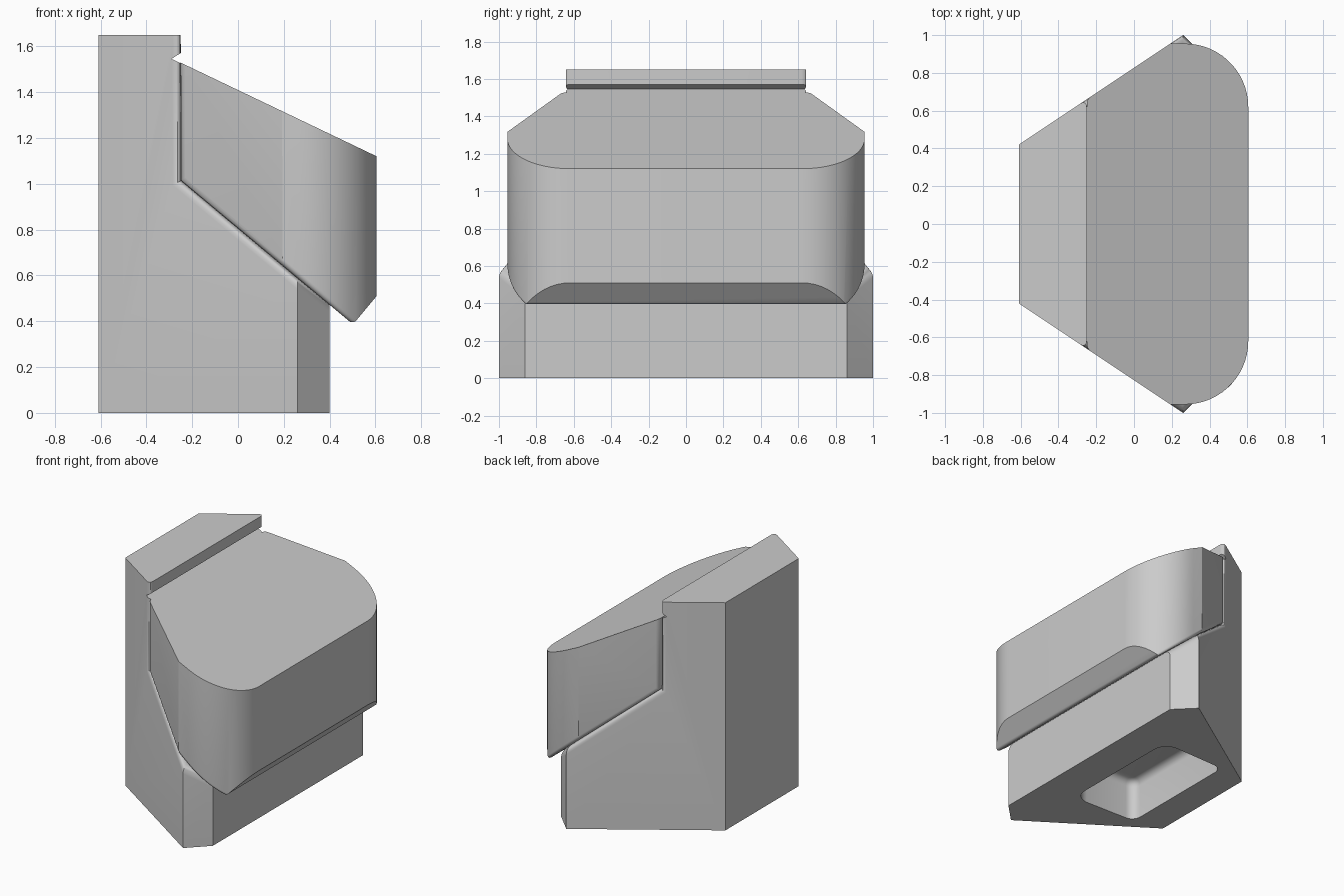
import bpy, bmesh, math
from mathutils import Vector

if "Cube" in bpy.data.objects:
    bpy.data.objects.remove(bpy.data.objects["Cube"])

grey = bpy.data.materials.new("plain_grey")
grey.diffuse_color = (0.6, 0.6, 0.6, 1)
grey.use_nodes = True
grey.node_tree.nodes["Principled BSDF"].inputs["Base Color"].default_value = grey.diffuse_color

SEAM = Vector((-0.25, 0, 1.015))            # inner corner of the seam between the parts
SLOPE = Vector((0.836, 0, 1)).normalized()  # normal of the sloping seam


def half_width(x):
    """Half depth of the flared footprint."""
    return 0.42 + 0.667 * (x + 0.61) if x <= 0.26 else 1.0 - (x - 0.26)


def seam_z(x):
    return SEAM.z - 0.836 * (x - SEAM.x)


def make_object(name, bm):
    bmesh.ops.recalc_face_normals(bm, faces=bm.faces)
    mesh = bpy.data.meshes.new(name)
    bm.to_mesh(mesh)
    bm.free()
    mesh.materials.append(grey)
    ob = bpy.data.objects.new(name, mesh)
    bpy.context.collection.objects.link(ob)
    return ob


def prism(outline, vec):
    """Extrude a closed outline of 3D points along a vector."""
    bm = bmesh.new()
    face = bm.faces.new([bm.verts.new(p) for p in outline])
    res = bmesh.ops.extrude_face_region(bm, geom=[face], use_keep_orig=True)
    bmesh.ops.translate(bm, vec=vec,
                        verts=[v for v in res["geom"] if isinstance(v, bmesh.types.BMVert)])
    bmesh.ops.recalc_face_normals(bm, faces=bm.faces)
    return bm


def on_slope(p):
    return abs((p - SEAM).dot(SLOPE)) < 1e-3


def activate(ob):
    bpy.ops.object.select_all(action='DESELECT')
    ob.select_set(True)
    bpy.context.view_layer.objects.active = ob


def cut(ob, cutter):
    mod = ob.modifiers.new("cut", 'BOOLEAN')
    mod.operation, mod.solver, mod.object = 'DIFFERENCE', 'EXACT', cutter
    activate(ob)
    bpy.ops.object.modifier_apply(modifier=mod.name)
    cutter.hide_render = True
    cutter.hide_viewport = True


# Base: stepped side profile widened to the flared footprint
profile = [(-0.61, 0), (0.26, 0), (0.40, 0), (0.40, seam_z(0.40)), (0.26, seam_z(0.26)),
           (-0.25, SEAM.z), (-0.25, 1.65), (-0.61, 1.65)]
bm = bmesh.new()
sides = {s: [bm.verts.new((x, s * half_width(x), z)) for x, z in profile] for s in (-1, 1)}
for ring in sides.values():
    bm.faces.new([ring[i] for i in (0, 1, 4, 5, 6, 7)])
    bm.faces.new(ring[1:5])
for i in range(8):
    j = (i + 1) % 8
    bm.faces.new((sides[-1][i], sides[-1][j], sides[1][j], sides[1][i]))
bmesh.ops.recalc_face_normals(bm, faces=bm.faces)
# Rounded seam edges on both sides
seam = [bm.edges.get((r[i], r[i + 1])) for r in sides.values() for i in (3, 4, 5)]
bmesh.ops.bevel(bm, geom=seam, offset=0.042, offset_type='OFFSET', segments=5,
                profile=0.5, affect='EDGES', clamp_overlap=True)
base = make_object("base", bm)

# Undercut groove below the top ledge
groove = make_object("groove_cutter", prism(
    [(-0.29, -1, 1.545), (-0.24, -1, 1.5775), (-0.24, -1, 1.521)], (0, 2, 0)))
cut(base, groove)

# Pocket in the underside with rounded corners and a rounded ceiling
pts = []
for cx, cy, r, a0 in ((0.02, 0.37, 0.11, 0), (-0.32, 0.40, 0.07, 90),
                      (-0.32, -0.40, 0.07, 180), (0.02, -0.37, 0.11, 270)):
    pts += [(cx + r * math.cos(math.radians(a0 + 15 * k)),
             cy + r * math.sin(math.radians(a0 + 15 * k)), -0.1) for k in range(7)]
bm = prism(pts, (0, 0, 0.4))
rim = [e for e in bm.edges if all(v.co.z > 0.29 for v in e.verts)]
bmesh.ops.bevel(bm, geom=rim, offset=0.05, segments=4, profile=0.5, affect='EDGES')
cut(base, make_object("pocket_cutter", bm))

# Overhanging block: rounded plan, trimmed by the top, seam and chin planes
half = [(-0.25, half_width(-0.25)), (0.193, 0.955)]
half += [(0.27 + 0.335 * math.sin(math.radians(a)), 0.62 + 0.335 * math.cos(math.radians(a)))
         for a in range(0, 91, 6)]
plan = half + [(x, -y) for x, y in reversed(half)]
bm = prism([(x, y, 0) for x, y in plan], (0, 0, 2))
for co, no in (((0.605, 0, 1.12), (0.478, 0, 1)),
               (SEAM, -SLOPE),
               ((0.605, 0, 0.51), (1.2, 0, -1))):
    res = bmesh.ops.bisect_plane(bm, geom=bm.verts[:] + bm.edges[:] + bm.faces[:], dist=1e-5,
                                 plane_co=co, plane_no=no, clear_outer=True)
    rim = [e for e in res["geom_cut"] if isinstance(e, bmesh.types.BMEdge)]
    bmesh.ops.contextual_create(bm, geom=rim)
bmesh.ops.recalc_face_normals(bm, faces=bm.faces)
# Rounded lower rim and rear upright edges
soft = []
for e in bm.edges:
    a, b = (v.co for v in e.verts)
    upright = abs(a.x + 0.25) < 1e-3 and abs(b.x + 0.25) < 1e-3 and abs(a.y - b.y) < 1e-3
    lower = on_slope(a) and on_slope(b) and max(a.x, b.x) > -0.24
    if upright or lower:
        soft.append(e)
bmesh.ops.bevel(bm, geom=soft, offset=0.03, offset_type='OFFSET', segments=5,
                profile=0.5, affect='EDGES', clamp_overlap=True)
block = make_object("overhanging_block", bm)

for ob in (base, block):
    activate(ob)
    bpy.ops.object.shade_smooth_by_angle(angle=math.radians(30))
